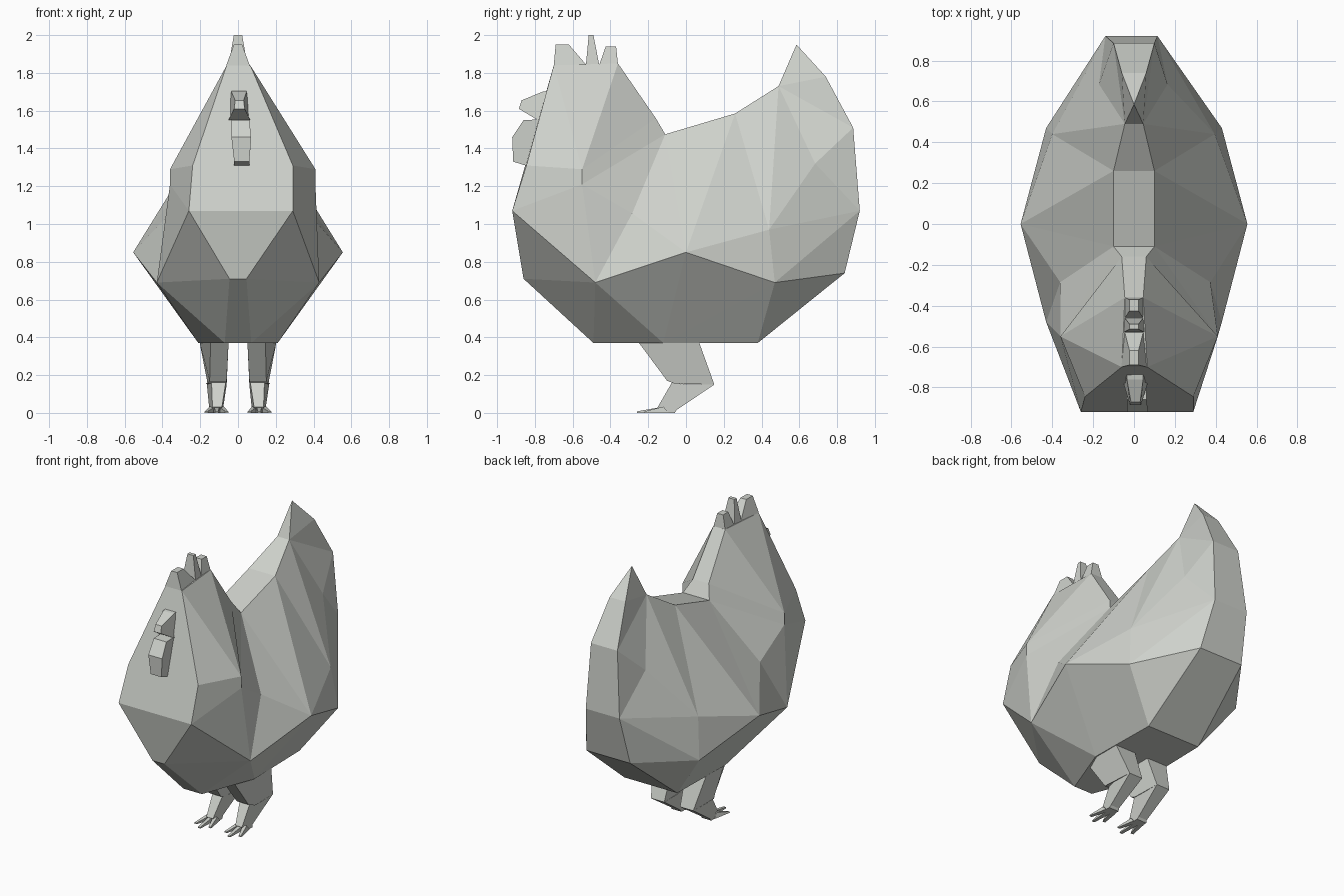
import bpy, bmesh

if "Cube" in bpy.data.objects:
    bpy.data.objects.remove(bpy.data.objects["Cube"])

grey = bpy.data.materials.new("pale_grey")
grey.diffuse_color = (0.62, 0.64, 0.60, 1)
grey.use_nodes = True
grey.node_tree.nodes["Principled BSDF"].inputs["Base Color"].default_value = grey.diffuse_color


def make(name, verts, faces):
    """Flat-shaded closed mesh with outward normals and no loose points."""
    mesh = bpy.data.meshes.new(name)
    mesh.from_pydata(verts, [], faces)
    bm = bmesh.new()
    bm.from_mesh(mesh)
    bmesh.ops.delete(bm, geom=[v for v in bm.verts if not v.link_faces], context='VERTS')
    bmesh.ops.recalc_face_normals(bm, faces=bm.faces)
    bm.to_mesh(mesh)
    bm.free()
    mesh.materials.append(grey)
    ob = bpy.data.objects.new(name, mesh)
    bpy.context.collection.objects.link(ob)
    return ob


def prism(name, pts, flip=1):
    """Side profile of (y, z, x0, x1) points spanned across x."""
    n = len(pts)
    verts = [(flip * p[2], p[0], p[1]) for p in pts]
    verts += [(flip * p[3], p[0], p[1]) for p in pts]
    faces = [tuple(range(n)), tuple(range(n, 2 * n))]
    faces += [(i, (i + 1) % n, (i + 1) % n + n, i + n) for i in range(n)]
    return make(name, verts, faces)


# Body: key points as (left width, right width, y, z)
P = {
    "A": (.06, .065, -.70, 1.84), "B": (.045, .045, -.36, 1.85),    # head top
    "C": (.24, .29, -.845, 1.31), "D": (.26, .29, -.92, 1.07),      # face sides
    "E": (.045, .045, -.86, .71),                                   # chest
    "F": (.07, .07, -.49, .37), "G": (.20, .20, .38, .37),          # belly
    "X": (.21, .21, -.12, .37),
    "H": (.36, .41, -.55, 1.29), "I": (.36, .41, -.55, 1.21),       # neck ruff
    "J": (.06, .06, -.16, 1.56), "K": (.10, .10, -.11, 1.475),      # nape
    "L": (.10, .10, .26, 1.585), "M": (.045, .045, .49, 1.73),      # back
    "T": (0, 0, .585, 1.95), "N": (.06, .06, .74, 1.78),            # tail
    "O": (.10, .10, .885, 1.51), "P": (.14, .115, .92, 1.07),
    "Q": (.165, .165, .84, .74),                                    # rump
    "R": (.43, .43, .47, .69), "S": (.40, .395, .44, .97),          # flanks
    "W": (.555, .555, 0, .85), "V": (.43, .43, -.48, .69),
}
keys = list(P)
verts = [(P[k][1], P[k][2], P[k][3]) for k in keys]
verts += [(-P[k][0], P[k][2], P[k][3]) for k in keys]
num = len(keys)


def idx(k, left=False):
    return keys.index(k) + (num if left and k != "T" else 0)


# Middle strip running all the way round the body
ring = "DEFXGQPONTMLKJBA"
faces = [tuple(dict.fromkeys((idx(a), idx(b), idx(b, True), idx(a, True))))
         for a, b in zip(ring, ring[1:])]
faces.append((idx("A"), idx("C"), idx("D"), idx("D", True), idx("C", True), idx("A", True)))

# Side panels, repeated left and right
panels = ("ABH AHC BJH CHID DIV DVE EVF FVX VWX WRX XRG GRQ WSR SPR PQR JKIH "
          "KLW LSW LMS MTN MNO").split()
curved = ("KIVW", "MOPS")      # warped panels, fanned from a middle point
for left in (False, True):
    faces += [tuple(idx(k, left) for k in panel) for panel in panels]
    for panel in curved:
        ids = [idx(k, left) for k in panel]
        verts.append(tuple(sum(verts[i][a] for i in ids) / 4 for a in range(3)))
        faces += [(ids[i], ids[(i + 1) % 4], len(verts) - 1) for i in range(4)]
make("body", verts, faces)

# Comb: three tapered prongs
for name, y0, y1, t0, t1, top, w0, w1 in (
        ("comb_front", -.70, -.53, -.69, -.62, 1.95, .062, .045),
        ("comb_middle", -.53, -.46, -.515, -.49, 2.0, .05, .045),
        ("comb_back", -.46, -.36, -.425, -.37, 1.94, .045, .045)):
    prism(name, [(y0, 1.84, -w0, w0), (y1, 1.845, -w1, w1),
                 (t1, top, -.022, .022), (t0, top, -.022, .022)])

# Beak and wattle
prism("beak", [(-.70, 1.71, -.035, .045), (-.76, 1.70, -.035, .045),
               (-.87, 1.655, -.015, .03), (-.885, 1.61, -.02, .035),
               (-.785, 1.55, -.05, .065), (-.72, 1.55, -.05, .065)])
prism("wattle", [(-.74, 1.555, -.035, .06), (-.86, 1.55, -.035, .06),
                 (-.92, 1.46, -.035, .07), (-.915, 1.33, -.02, .06),
                 (-.85, 1.31, -.02, .06), (-.78, 1.31, -.02, .06)])

# Legs: thigh, shank and three toes on each side
for side, s in (("right", 1), ("left", -1)):
    prism(side + "_thigh", [(-.25, .372, .05, .145), (-.12, .372, .05, .203),
                            (.07, .372, .05, .203),
                            (.15, .15, .06, .16), (-.06, .155, .06, .17),
                            (-.10, .17, .06, .15)], s)
    prism(side + "_shank", [(-.075, .16, .065, .14), (.0, .15, .06, .165),
                            (.15, .15, .06, .16),
                            (-.05, .015, .08, .145), (-.06, 0, .075, .15),
                            (-.12, 0, .075, .15), (-.15, .03, .085, .135)], s)
    for toe, base, tip, reach in (("inner", .088, .06, -.22),
                                  ("middle", .112, .112, -.26),
                                  ("outer", .136, .168, -.22)):
        prism(f"{side}_{toe}_toe",
              [(-.09, 0, base - .017, base + .017), (-.12, .033, base - .014, base + .014),
               (reach, .008, tip - .008, tip + .008), (reach, 0, tip - .01, tip + .01)], s)
